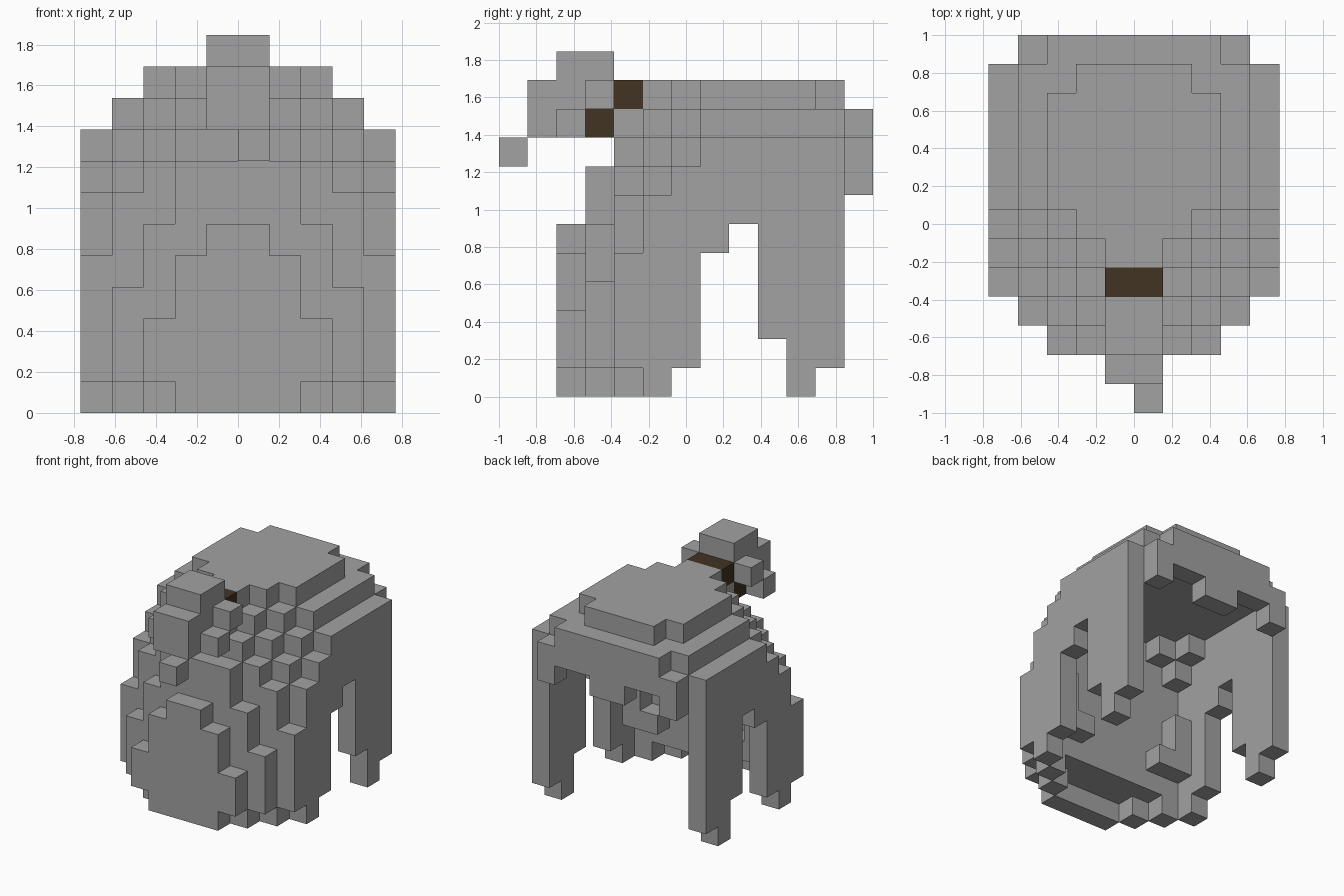
import bpy
import bmesh
from mathutils import Vector

cube = bpy.data.objects.get("Cube")
if cube:
    bpy.data.objects.remove(cube, do_unlink=True)

U = 2 / 13                          # edge of one block
ORIGIN = Vector((-5 * U, -1.0, 0))  # corner of block (0, 0, 0)


def material(name, rgb):
    m = bpy.data.materials.new(name)
    m.use_nodes = True
    m.diffuse_color = (*rgb, 1)
    m.node_tree.nodes["Principled BSDF"].inputs["Base Color"].default_value = (*rgb, 1)
    return m


grey = material("grey hair", (0.36, 0.36, 0.36))
brown = material("brown tie", (0.054, 0.033, 0.016))


def block(x0, x1, y0, y1, z0, z1):
    """Cells of a box, last index included."""
    return {(x, y, z) for x in range(x0, x1 + 1)
            for y in range(y0, y1 + 1) for z in range(z0, z1 + 1)}


def mirrored(cells):
    return cells | {(9 - x, y, z) for x, y, z in cells}


def column(x, y0, y1, z0, z1):
    return mirrored(block(x, x, y0, y1, z0, z1))


# Crown: two stepped slabs, x counted from the outside to the middle
crown = set()
for x, y0, y1 in ((1, 7, 11), (2, 6, 12), (3, 5, 12), (4, 4, 12)):
    crown |= column(x, y0, y1, 9, 9)
for x, y0, y1 in ((2, 7, 10), (3, 6, 11), (4, 5, 11)):
    crown |= column(x, y0, y1, 10, 10)

# Back fringe: a band with three short locks
back_fringe = block(1, 8, 12, 12, 8, 8) | column(1, 12, 12, 7, 7) | column(4, 12, 12, 7, 7)

# Side hair: lowest block of each strip, trimmed by the stepped front edge
side_hair = set()
for y, low in zip(range(4, 12), (1, 0, 1, 5, 6, 2, 0, 1)):
    top = {4: 4, 5: 6, 6: 7}.get(y, 8)
    side_hair |= column(0, y, y, low, top)

# Beard: foremost block of each row from the ground up, per strip
FRONT = {
    1: (4, 3, 3, 3, 4, 4, 4, 5, 6),
    2: (3, 2, 2, 3, 3, 3, 4, 4, 5),
    3: (2, 2, 2, 2, 2, 3, 3, 3, 4),
    4: (2, 2, 2, 2, 2, 2, 3, 3, 4),
}
beard = set()
for x, fronts in FRONT.items():
    for z, y in enumerate(fronts):
        beard |= column(x, y, y if z == 0 else max(y, 4), z, z)
beard |= column(1, 5, 5, 2, 4) | column(2, 5, 5, 2, 2)   # inner padding

# Topknot: stepped bun with side tufts and one loose lock
topknot = block(4, 5, 2, 3, 11, 11) | block(4, 5, 1, 3, 10, 10) | block(4, 5, 1, 2, 9, 9)
topknot |= column(3, 3, 3, 10, 10) | column(3, 2, 2, 9, 9)
loose_lock = block(5, 5, 0, 0, 8, 8)
hair_tie = block(4, 5, 4, 4, 10, 10) | block(4, 5, 3, 3, 9, 9)

PARTS = (
    ("crown", crown, grey), ("back_fringe", back_fringe, grey),
    ("side_hair", side_hair, grey), ("beard", beard, grey),
    ("topknot", topknot, grey), ("loose_lock", loose_lock, grey),
    ("hair_tie", hair_tie, brown),
)
FILLED = set().union(*(cells for _, cells, _ in PARTS))


def build(name, cells, mat):
    """Skin the blocks, keeping only faces that meet open space."""
    bm = bmesh.new()
    for c in sorted(cells):
        centre = Vector(c) + Vector((0.5, 0.5, 0.5))
        for axis in range(3):
            for sign in (-1, 1):
                n = Vector((0, 0, 0))
                n[axis] = sign
                if tuple(int(a + b) for a, b in zip(c, n)) in FILLED:
                    continue
                u = Vector((0, 0, 0))
                u[(axis + 1) % 3] = 0.5
                v = n.cross(u)
                mid = centre + n * 0.5
                quad = (mid - u - v, mid + u - v, mid + u + v, mid - u + v)
                bm.faces.new([bm.verts.new(ORIGIN + p * U) for p in quad])
    bmesh.ops.remove_doubles(bm, verts=bm.verts, dist=0.001)
    bmesh.ops.dissolve_limit(bm, angle_limit=0.01, verts=bm.verts, edges=bm.edges)
    me = bpy.data.meshes.new(name)
    bm.to_mesh(me)
    bm.free()
    me.materials.append(mat)
    bpy.context.collection.objects.link(bpy.data.objects.new(name, me))


for part in PARTS:
    build(*part)
